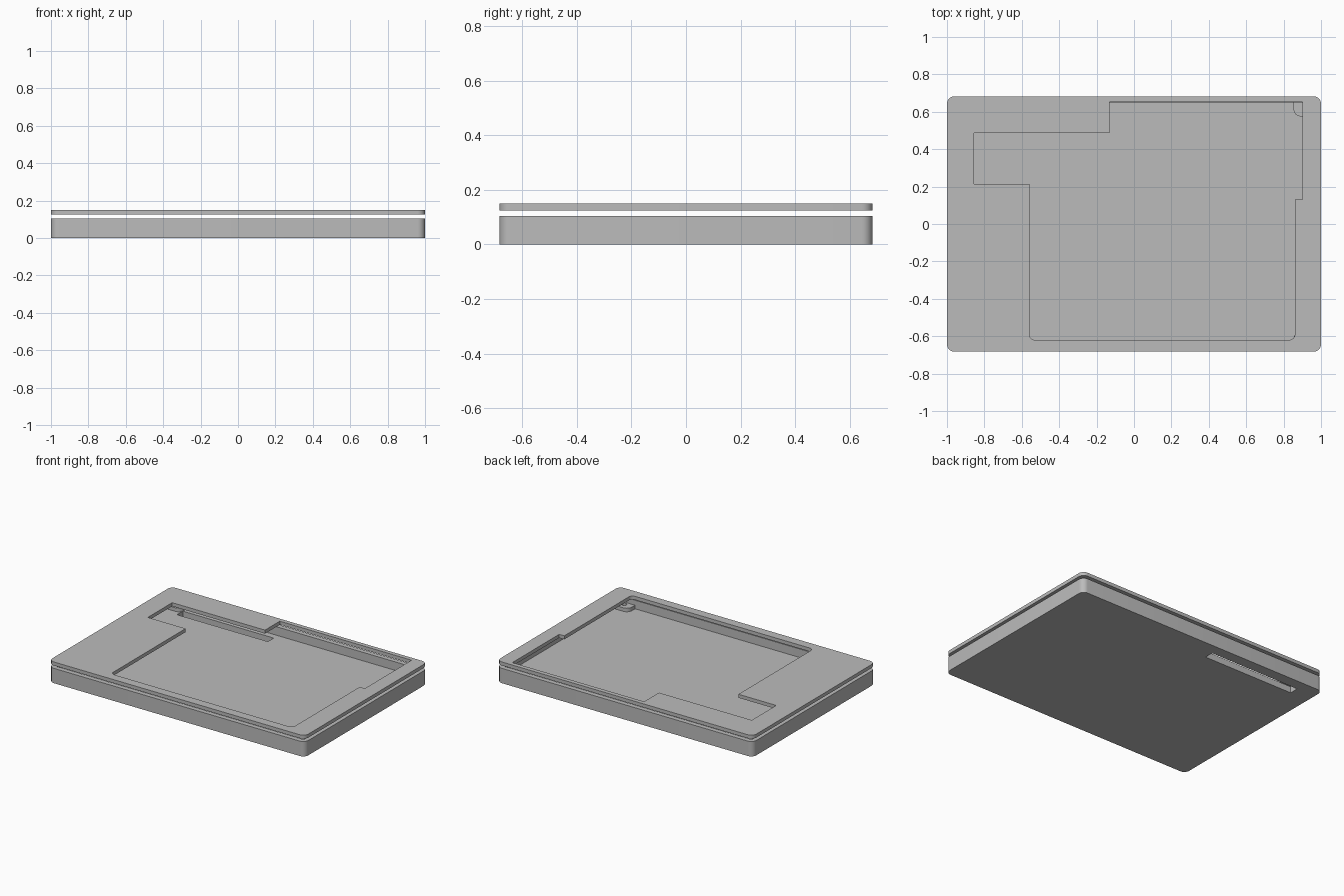
import bpy
import bmesh
import math
from mathutils import Vector

cube = bpy.data.objects.get("Cube")
if cube:
    bpy.data.objects.remove(cube, do_unlink=True)

GREY = (0.5, 0.5, 0.5, 1.0)
mat = bpy.data.materials.new("plain grey")
mat.use_nodes = True
mat.diffuse_color = GREY
mat.node_tree.nodes["Principled BSDF"].inputs["Base Color"].default_value = GREY


def outline(points, steps=8):
    """Round the corners of a polygon given as (x, y, radius)."""
    result = []
    for i, (x, y, r) in enumerate(points):
        p = Vector((x, y))
        if r == 0:
            result.append(p)
            continue
        a = p + (Vector(points[i - 1][:2]) - p).normalized() * r
        b = p + (Vector(points[(i + 1) % len(points)][:2]) - p).normalized() * r
        centre = a + b - p
        for k in range(steps + 1):
            t = k / steps * math.pi / 2
            result.append(centre + (a - centre) * math.cos(t) + (b - centre) * math.sin(t))
    return result


def rectangle(x0, y0, x1, y1, r=0):
    return outline([(x0, y0, r), (x1, y0, r), (x1, y1, r), (x0, y1, r)])


def circle(x, y, r, n=20):
    angles = [2 * math.pi * k / n for k in range(n)]
    return [Vector((x + r * math.cos(a), y + r * math.sin(a))) for a in angles]


def slab(name, loop, z0, z1):
    """Extrude a closed outline between two heights."""
    bm = bmesh.new()
    face = bm.faces.new([bm.verts.new((p.x, p.y, z0)) for p in loop])
    top = bmesh.ops.extrude_face_region(bm, geom=[face])["geom"]
    verts = [v for v in top if isinstance(v, bmesh.types.BMVert)]
    bmesh.ops.translate(bm, verts=verts, vec=(0, 0, z1 - z0))
    bmesh.ops.recalc_face_normals(bm, faces=bm.faces)
    mesh = bpy.data.meshes.new(name)
    bm.to_mesh(mesh)
    bm.free()
    mesh.materials.append(mat)
    obj = bpy.data.objects.new(name, mesh)
    bpy.context.collection.objects.link(obj)
    return obj


def cut(obj, *cutters):
    """Subtract the cutters from the part and discard them."""
    for cutter in cutters:
        mod = obj.modifiers.new("cut", "BOOLEAN")
        mod.operation = "DIFFERENCE"
        mod.solver = "EXACT"
        mod.object = cutter
    bpy.context.view_layer.update()
    graph = bpy.context.evaluated_depsgraph_get()
    mesh = bpy.data.meshes.new_from_object(obj.evaluated_get(graph))
    obj.modifiers.clear()
    obj.data = mesh
    for cutter in cutters:
        bpy.data.objects.remove(cutter, do_unlink=True)


def smooth(obj):
    bpy.ops.object.select_all(action="DESELECT")
    obj.select_set(True)
    bpy.context.view_layer.objects.active = obj
    bpy.ops.object.shade_smooth_by_angle(angle=math.radians(30))


HALF_X, HALF_Y, CORNER = 1.0, 0.683, 0.04
WALL = 0.033
IN_X, IN_Y = HALF_X - WALL, HALF_Y - WALL
FLOOR, RIM = 0.045, 0.105
LID_LOW, LID_TOP = 0.125, 0.15

# Lower tray with a wide pocket and a slot through its floor
tray = slab("tray", rectangle(-HALF_X, -HALF_Y, HALF_X, HALF_Y, CORNER), 0, RIM)
cut(tray,
    slab("pocket_cutter", rectangle(-IN_X, -IN_Y, IN_X, IN_Y, 0.01), FLOOR, RIM + 0.1),
    slab("slot_cutter", rectangle(-0.855, 0.54, -0.145, 0.605), -0.1, FLOOR + 0.02))
smooth(tray)

# Cover plate floating above the tray, with a stepped opening
opening = outline([
    (-0.855, 0.215, 0), (-0.56, 0.215, 0), (-0.56, -0.62, 0.03), (0.86, -0.62, 0.03),
    (0.86, 0.13, 0), (0.9, 0.13, 0), (0.9, 0.652, 0), (-0.13, 0.652, 0),
    (-0.13, 0.487, 0), (-0.855, 0.487, 0)])
cover = slab("cover_plate", rectangle(-HALF_X, -HALF_Y, HALF_X, HALF_Y, CORNER), LID_LOW, LID_TOP)
cut(cover, slab("opening_cutter", opening, LID_LOW - 0.1, LID_TOP + 0.1))
smooth(cover)

# Corner supports with screw holes
for sx, side in ((1, "left"), (-1, "right")):
    for sy, end in ((1, "back"), (-1, "front")):
        shape = outline([(sx * IN_X, sy * IN_Y, 0), (sx * 0.853, sy * IN_Y, 0),
                         (sx * 0.853, sy * 0.575, 0.04), (sx * IN_X, sy * 0.575, 0)])
        support = slab(f"{end}_{side}_support", shape, FLOOR, 0.07)
        cut(support, slab("hole_cutter", circle(sx * 0.918, sy * 0.622, 0.017), FLOOR + 0.005, 0.1))
        smooth(support)
